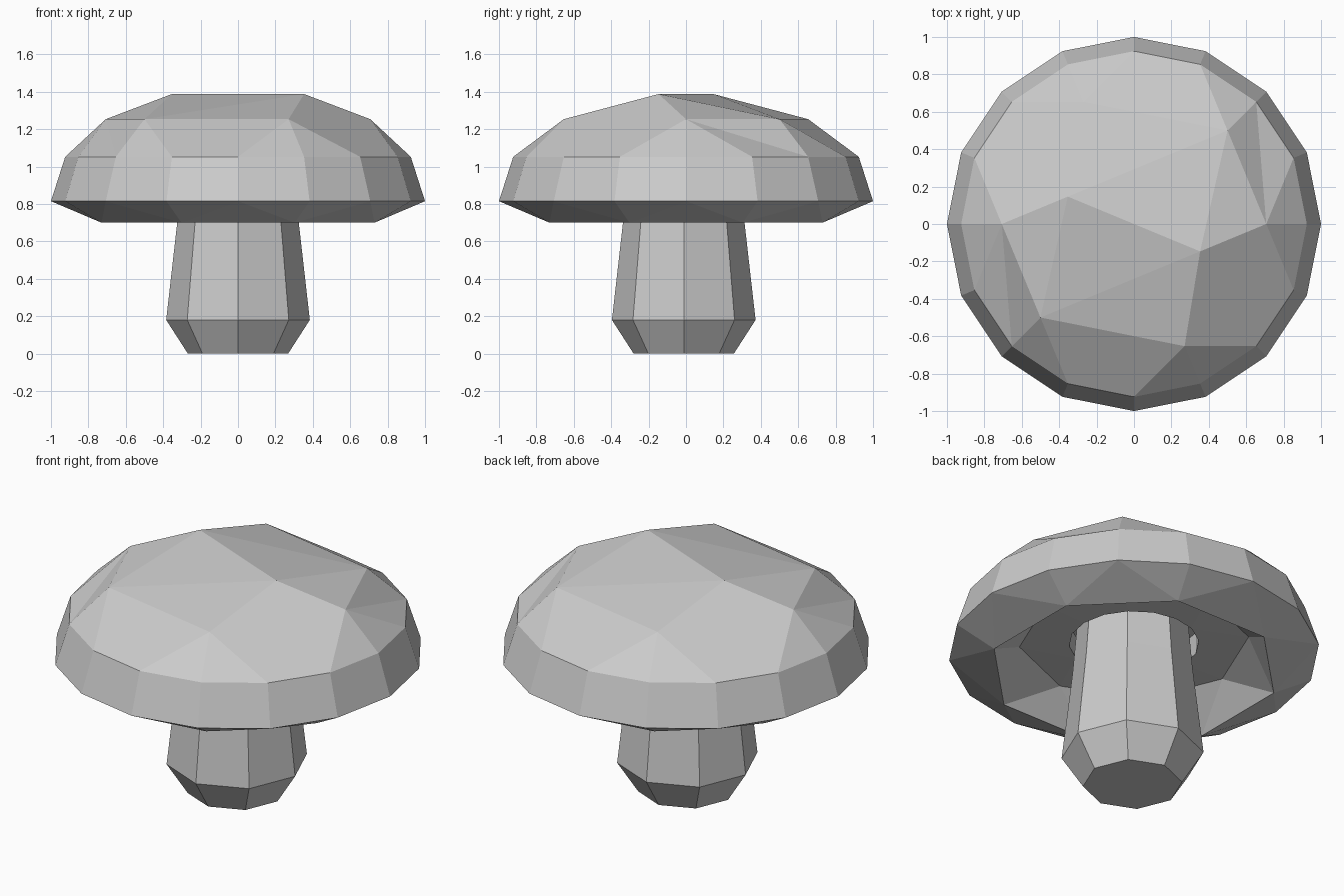
import bpy, bmesh
from math import sin, cos, radians

cube = bpy.data.objects.get("Cube")
if cube:
    bpy.data.objects.remove(cube, do_unlink=True)

mat = bpy.data.materials.new("plain_grey")
mat.use_nodes = True
colour = (0.6, 0.6, 0.6, 1)
mat.diffuse_color = colour
mat.node_tree.nodes["Principled BSDF"].inputs["Base Color"].default_value = colour

STEP = 22.5
RIM_Z, DOME = 0.815, 0.62


def finish(name, bm):
    bmesh.ops.recalc_face_normals(bm, faces=bm.faces)
    mesh = bpy.data.meshes.new(name)
    bm.to_mesh(mesh)
    bm.free()
    mesh.materials.append(mat)
    obj = bpy.data.objects.new(name, mesh)
    bpy.context.collection.objects.link(obj)
    return obj


def ring(bm, radius, z, angles, y=0.0):
    return [bm.verts.new((radius * cos(radians(a)), radius * sin(radians(a)) + y, z))
            for a in angles]


def bridge(bm, a, b):
    n = len(a)
    for i in range(n):
        j = (i + 1) % n
        bm.faces.new((a[i], a[j], b[j], b[i]))


def fan(bm, eight, sixteen):
    """Join an eight-sided loop to a sixteen-sided one with triangles."""
    for k in range(8):
        a, b, c = (sixteen[(2 * k + i) % 16] for i in range(3))
        bm.faces.new((eight[k], a, b))
        bm.faces.new((eight[k], b, c))
        bm.faces.new((eight[k], c, eight[(k + 1) % 8]))


# Cap: faceted dome with full lower rings and sparse, two-fold symmetric upper rings
bm = bmesh.new()
full = [i * STEP for i in range(16)]
half_turn = lambda steps: [(s + o) * STEP for o in (0, 8) for s in steps]
levels = [full, full, half_turn((0, 2, 5)), half_turn((7,))]
rings = [ring(bm, cos(radians(i * STEP)), RIM_Z + DOME * sin(radians(i * STEP)), a)
         for i, a in enumerate(levels)]
rim = rings[0]
bmesh.ops.convex_hull(bm, input=bm.verts[:])
flat = [f for f in bm.faces if all(v.co.z < RIM_Z + 0.01 for v in f.verts)]
inner = [e for e in bm.edges if all(f in flat for f in e.link_faces)]
bmesh.ops.delete(bm, geom=flat, context='FACES_ONLY')
bmesh.ops.delete(bm, geom=[e for e in inner if e.is_valid], context='EDGES')

# Shallow creases where the dome facets fold the other way
for side in (0, 1):
    edge = bm.edges.get((rings[2][1 + 3 * side], rings[1][1 + 8 * side]))
    if edge:
        bmesh.utils.edge_rotate(edge, True)

# Underside: eight-sided lip, steep inner wall, flat ceiling and a socket round the stem
lip = ring(bm, 0.79, 0.70, full[1::2])
fan(bm, lip, rim)
ceiling = ring(bm, 0.62, 0.88, full[::2])
for k in range(8):
    n = (k + 1) % 8
    bm.faces.new((lip[k], lip[n], ceiling[n]))
    bm.faces.new((lip[k], ceiling[n], ceiling[k]))
around = full[-1:] + full[:-1]
mouth = ring(bm, 0.35, 0.87, around)
socket = ring(bm, 0.35, 1.0, around)
fan(bm, ceiling, mouth)
bridge(bm, mouth, socket)
bm.faces.new(socket)
finish("cap", bm)

# Stem: eight-sided taper with a chamfered foot
bm = bmesh.new()
profile = [(0.268, 0.0), (0.384, 0.18), (0.325, 0.70), (0.30, 1.0)]
loops = [ring(bm, r, z, full[::2], -0.012) for r, z in profile]
for low, high in zip(loops, loops[1:]):
    bridge(bm, low, high)
bm.faces.new(loops[0])
bm.faces.new(loops[-1])
finish("stem", bm)
